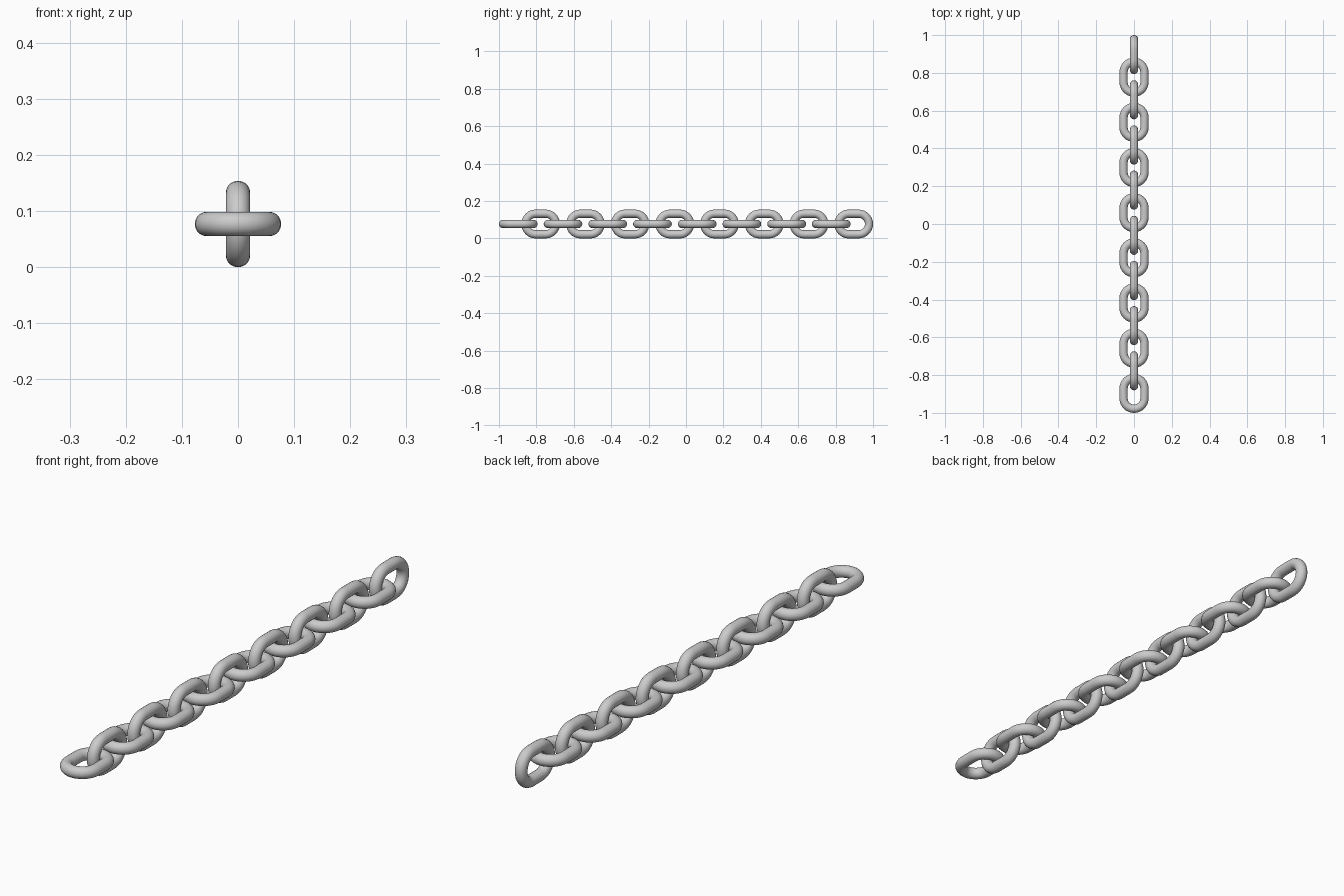
import bpy, bmesh
from math import sin, cos, pi

if "Cube" in bpy.data.objects:
    bpy.data.objects.remove(bpy.data.objects["Cube"])

COUNT = 16
WIRE = 0.0218                                # wire radius
PITCH = (2 - 4 * WIRE) / COUNT               # neighbouring links just touch
LENGTH = PITCH + 4 * WIRE
HALF_W = 0.077
BEND = HALF_W - WIRE                         # centreline radius of the round ends
STRAIGHT = LENGTH / 2 - HALF_W               # half length of the straight sides
ARC, SIDES = 16, 20


def link_mesh():
    # Stadium centreline: (point, outward direction) around both round ends
    path = []
    for end in (0, 1):
        for i in range(ARC + 1):
            a = pi * end + pi * i / ARC
            n = (cos(a), sin(a))
            y_off = STRAIGHT if end == 0 else -STRAIGHT
            path.append((n[0] * BEND, n[1] * BEND + y_off, n))

    # Round wire swept along the centreline
    bm = bmesh.new()
    rings = []
    for x, y, n in path:
        ring = []
        for j in range(SIDES):
            t = 2 * pi * j / SIDES
            r = WIRE * cos(t)
            ring.append(bm.verts.new((x + n[0] * r, y + n[1] * r, WIRE * sin(t))))
        rings.append(ring)
    for i, ring in enumerate(rings):
        nxt = rings[(i + 1) % len(rings)]
        for j in range(SIDES):
            k = (j + 1) % SIDES
            face = bm.faces.new((ring[j], nxt[j], nxt[k], ring[k]))
            face.smooth = True
    bmesh.ops.recalc_face_normals(bm, faces=bm.faces)
    mesh = bpy.data.meshes.new("chain_link")
    bm.to_mesh(mesh)
    bm.free()
    return mesh


# Chain: flat and upright links alternating along y
mesh = link_mesh()
for i in range(COUNT):
    kind = "upright_link" if i % 2 else "flat_link"
    link = bpy.data.objects.new(f"{kind}_{i // 2 + 1}", mesh)
    link.location = (0, -1 + LENGTH / 2 + i * PITCH, HALF_W)
    link.rotation_euler = (0, pi / 2 * (i % 2), 0)
    bpy.context.collection.objects.link(link)
